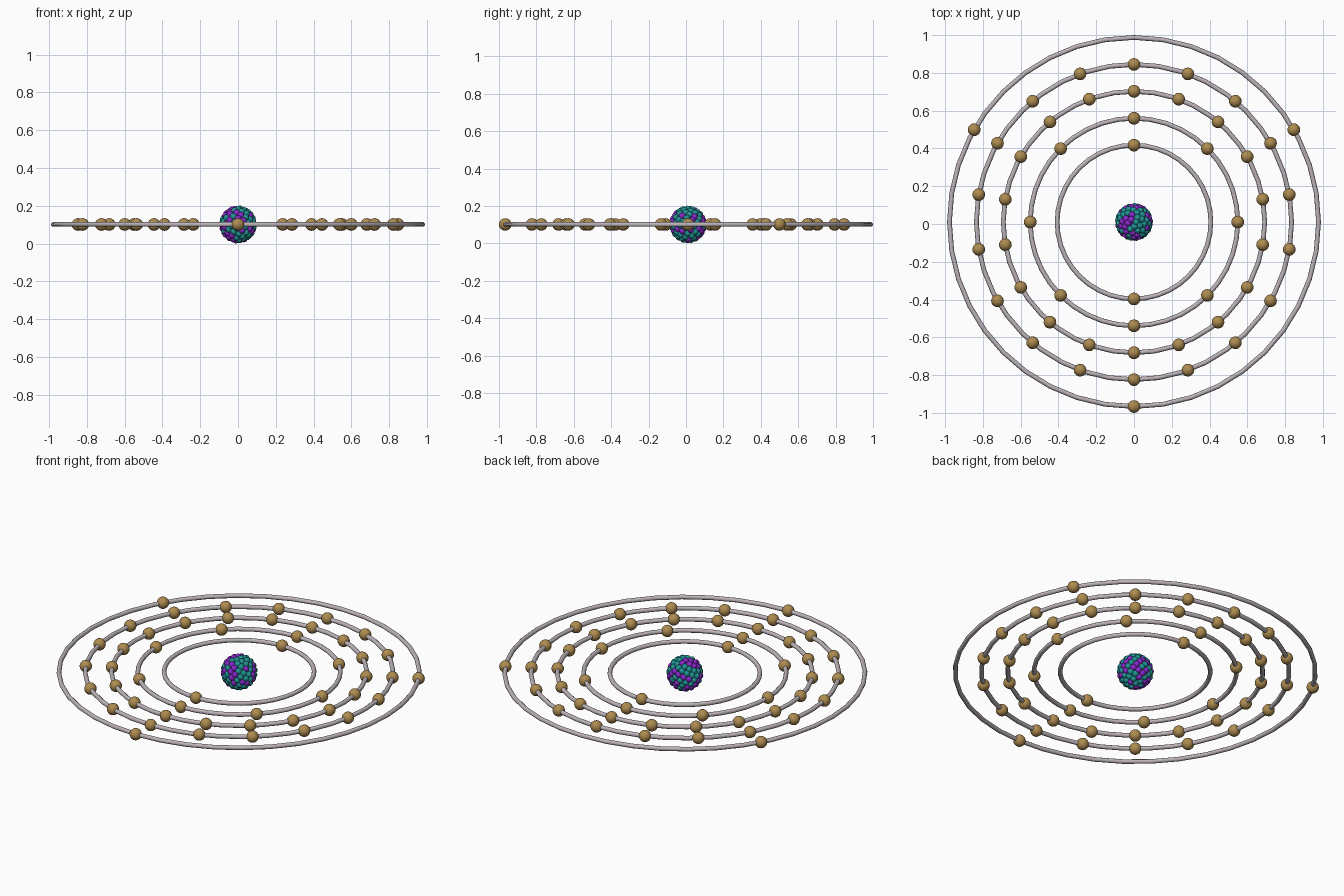
import bpy, bmesh, random
from math import sin, cos, pi, sqrt
from mathutils import Matrix, Vector

if "Cube" in bpy.data.objects:
    bpy.data.objects.remove(bpy.data.objects["Cube"])

random.seed(4)
CENTER = Vector((0, 0.0105, 0.101))
TUBE_R, ELECTRON_R = 0.0125, 0.0335
BALL_R, NUCLEUS_R = 0.018, 0.101
SHELLS = [2, 8, 18, 18, 3]


def material(name, rgb):
    m = bpy.data.materials.new(name)
    m.diffuse_color = (*rgb, 1)
    m.use_nodes = True
    m.node_tree.nodes["Principled BSDF"].inputs["Base Color"].default_value = m.diffuse_color
    return m


def finish(name, bm, mat):
    me = bpy.data.meshes.new(name)
    bm.to_mesh(me)
    bm.free()
    for p in me.polygons:
        p.use_smooth = True
    me.materials.append(mat)
    ob = bpy.data.objects.new(name, me)
    ob.location = CENTER
    bpy.context.collection.objects.link(ob)
    return ob


def balls(name, points, radius, u, v, mat):
    bm = bmesh.new()
    for p in points:
        bmesh.ops.create_uvsphere(bm, u_segments=u, v_segments=v, radius=radius,
                                  matrix=Matrix.Translation(p))
    return finish(name, bm, mat)


def ring(name, radius, mat, segs=40, sides=10):
    bm = bmesh.new()
    loops = []
    for i in range(segs):
        a = 2 * pi * i / segs
        loop = []
        for j in range(sides):
            b = 2 * pi * j / sides
            r = radius + TUBE_R * cos(b)
            loop.append(bm.verts.new((r * cos(a), r * sin(a), TUBE_R * sin(b))))
        loops.append(loop)
    for i in range(segs):
        p, q = loops[i], loops[(i + 1) % segs]
        for j in range(sides):
            k = (j + 1) % sides
            bm.faces.new((p[j], q[j], q[k], p[k]))
    return finish(name, bm, mat)


ring_mat = material("ring_grey", (0.50, 0.45, 0.48))
electron_mat = material("electron_gold", (0.42, 0.26, 0.08))
proton_mat = material("proton_purple", (0.25, 0.02, 0.60))
neutron_mat = material("neutron_teal", (0.015, 0.30, 0.30))

# Orbit rings with evenly spaced electrons, counted from the front
for i, count in enumerate(SHELLS):
    radius = 0.407 + 0.1425 * i
    ring(f"orbit_ring_{i + 1}", radius, ring_mat)
    pts = [Vector((radius * sin(2 * pi * k / count), -radius * cos(2 * pi * k / count), 0))
           for k in range(count)]
    balls(f"electrons_{i + 1}", pts, ELECTRON_R, 20, 12, electron_mat)

# Nucleus: balls spread evenly over a sphere, randomly split in two kinds
n = 115
shell = NUCLEUS_R - BALL_R
pts = []
for k in range(n):
    z = 1 - (2 * k + 1) / n
    s, a = sqrt(1 - z * z), k * pi * (3 - sqrt(5))
    pts.append(Vector((s * cos(a), s * sin(a), z)) * shell)
random.shuffle(pts)
balls("nucleus_protons", pts[:49], BALL_R, 14, 10, proton_mat)
balls("nucleus_neutrons", pts[49:], BALL_R, 14, 10, neutron_mat)
